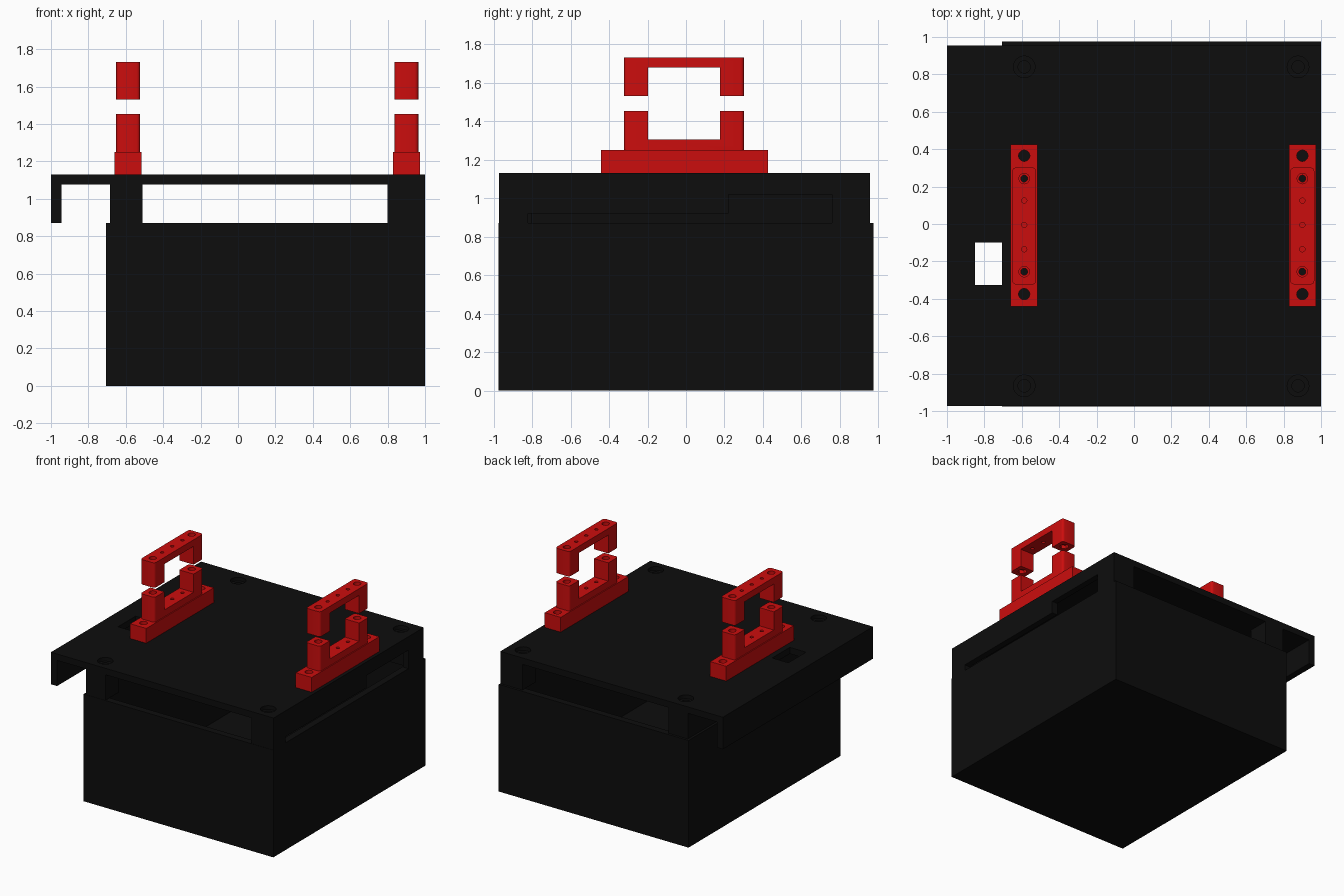
import bpy, bmesh
from mathutils import Matrix, Vector

if "Cube" in bpy.data.objects:
    bpy.data.objects.remove(bpy.data.objects["Cube"])


def material(name, rgb):
    m = bpy.data.materials.new(name)
    m.diffuse_color = (*rgb, 1)
    m.use_nodes = True
    m.node_tree.nodes["Principled BSDF"].inputs["Base Color"].default_value = m.diffuse_color
    return m


BLACK = material("black_plastic", (0.004, 0.004, 0.004))
RED = material("red_plastic", (0.6, 0.004, 0.004))


def finish(name, bm, mat=None):
    me = bpy.data.meshes.new(name)
    bm.to_mesh(me)
    bm.free()
    ob = bpy.data.objects.new(name, me)
    bpy.context.collection.objects.link(ob)
    if mat:
        me.materials.append(mat)
    return ob


def box(name, x, y, z, mat=None, round_r=0):
    """Box from (min, max) pairs, optionally with rounded vertical edges."""
    bm = bmesh.new()
    size = [b - a for a, b in (x, y, z)]
    mid = Vector([(a + b) / 2 for a, b in (x, y, z)])
    bmesh.ops.create_cube(bm, size=1, matrix=Matrix.Translation(mid) @ Matrix.Diagonal((*size, 1)))
    if round_r:
        edges = [e for e in bm.edges if abs(e.verts[0].co.z - e.verts[1].co.z) > 0.01]
        bmesh.ops.bevel(bm, geom=edges, offset=round_r, segments=4, profile=0.5, affect='EDGES')
    return finish(name, bm, mat)


def rod(x, y, z, r, sides=24):
    bm = bmesh.new()
    bmesh.ops.create_cone(bm, cap_ends=True, segments=sides, radius1=r, radius2=r, depth=z[1] - z[0],
                          matrix=Matrix.Translation((x, y, (z[0] + z[1]) / 2)))
    return finish("cutter", bm)


def cut(ob, cutters):
    """Subtract every cutter from the object, then discard the cutters."""
    bpy.context.view_layer.objects.active = ob
    for c in cutters:
        mod = ob.modifiers.new("cut", 'BOOLEAN')
        mod.operation, mod.solver, mod.object = 'DIFFERENCE', 'EXACT', c
        bpy.ops.object.modifier_apply(modifier=mod.name)
        bpy.data.objects.remove(c)
    bpy.ops.object.select_all(action='DESELECT')
    ob.select_set(True)
    bpy.ops.object.shade_smooth_by_angle()


def void(x, y, z):
    return box("cutter", x, y, z)


# Open-topped lower case
case = box("lower_case", (-0.705, 1), (-0.975, 0.975), (0, 0.87), BLACK)
cut(case, [void((-0.65, 0.945), (-0.92, 0.92), (0.05, 1))])

# Lid with overhanging lip, corner posts, end openings and side slots
lid = box("lid", (-1, 1), (-0.972, 0.955), (0.87, 1.13), BLACK)
cutters = [
    void((-0.945, -0.685), (-1.1, 1.1), (0.8, 1.078)),    # under the overhang
    void((-0.51, 0.8), (-1.1, 1.1), (0.8, 1.078)),        # front and back openings
    void((-0.64, 0.95), (-0.8, 0.78), (0.8, 1.078)),      # room between posts
    void((0.9, 1.1), (-0.82, 0.76), (0.8, 0.92)),         # low side slot
    void((0.9, 1.1), (0.22, 0.76), (0.8, 1.02)),          # taller part of side slot
    void((-0.85, -0.705), (-0.325, -0.1), (1, 1.2)),      # cable hole
]
for x in (-0.587, 0.877):
    for y in (-0.865, 0.84):
        cutters += [rod(x, y, (1.1, 1.2), 0.058), rod(x, y, (0.9, 1.15), 0.033)]
cut(lid, cutters)

# Two red clamps, each with a base, a lower jaw and an upper jaw
for side, cx in (("left", -0.587), ("right", 0.9)):
    base = box(side + "_clamp_base", (cx - 0.072, cx + 0.072), (-0.442, 0.425), (1.13, 1.25), RED)
    cut(base, [rod(cx, y, (1.1, 1.3), r) for y, r in
               ((-0.375, 0.03), (0.365, 0.03), (-0.255, 0.018), (0.243, 0.018))])
    for part, z, gap, hex_z in (("lower", (1.25, 1.453), (1.305, 1.5), None),
                                ("upper", (1.53, 1.732), (1.5, 1.678), (1.5, 1.56))):
        jaw = box(f"{side}_{part}_jaw", (cx - 0.064, cx + 0.064), (-0.323, 0.302), z, RED, 0.02)
        cutters = [void((cx - 0.1, cx + 0.1), (-0.197, 0.177), gap)]
        for y in (-0.255, 0.243):
            cutters.append(rod(cx, y, (1.2, 1.8), 0.018))
            if hex_z:
                cutters.append(rod(cx, y, hex_z, 0.035, 6))          # nut pocket
            cutters.append(rod(cx, y, (z[1] - 0.03, z[1] + 0.05), 0.028))
        cutters += [rod(cx, y, (1.2, 1.8), 0.014, 16) for y in (-0.135, -0.005, 0.125)]
        cut(jaw, cutters)
